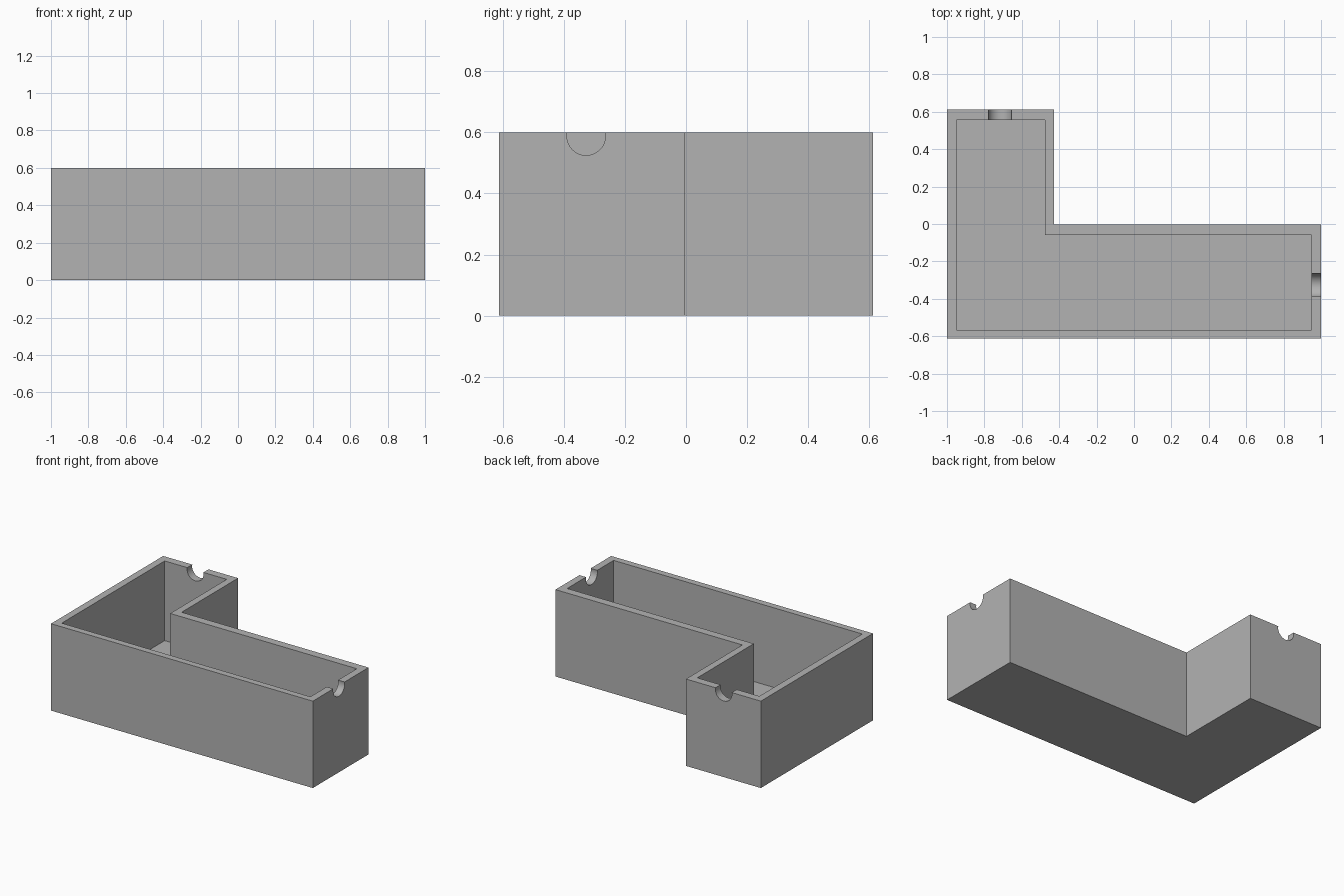
import bpy
import bmesh
from math import radians
from mathutils import Matrix, Vector

if "Cube" in bpy.data.objects:
    bpy.data.objects.remove(bpy.data.objects["Cube"], do_unlink=True)

HEIGHT, FLOOR = 0.6, 0.05

gray = bpy.data.materials.new("plain gray")
gray.use_nodes = True
gray.diffuse_color = (0.45, 0.45, 0.45, 1)
gray.node_tree.nodes["Principled BSDF"].inputs["Base Color"].default_value = gray.diffuse_color


def add_object(name, bm):
    bmesh.ops.recalc_face_normals(bm, faces=bm.faces)
    mesh = bpy.data.meshes.new(name)
    bm.to_mesh(mesh)
    bm.free()
    mesh.materials.append(gray)
    obj = bpy.data.objects.new(name, mesh)
    bpy.context.collection.objects.link(obj)
    return obj


def l_prism(name, left, right, front, back, step_x, step_y, bottom, top):
    """Extrude an L-shaped outline upwards."""
    outline = [(left, front), (right, front), (right, step_y),
               (step_x, step_y), (step_x, back), (left, back)]
    bm = bmesh.new()
    face = bm.faces.new([bm.verts.new((x, y, bottom)) for x, y in outline])
    ext = bmesh.ops.extrude_face_region(bm, geom=[face])["geom"]
    verts = [v for v in ext if isinstance(v, bmesh.types.BMVert)]
    bmesh.ops.translate(bm, verts=verts, vec=(0, 0, top - bottom))
    return add_object(name, bm)


def notch_cutter(name, location, axis):
    """Horizontal cylinder running through one end wall."""
    bm = bmesh.new()
    turn = Vector((0, 0, 1)).rotation_difference(Vector(axis)).to_matrix().to_4x4()
    bmesh.ops.create_cone(bm, cap_ends=True, segments=48, radius1=0.063,
                          radius2=0.063, depth=0.2,
                          matrix=Matrix.Translation(location) @ turn)
    return add_object(name, bm)


# Outer body
box = l_prism("l_shaped_box", -1, 1, -0.612, 0.612, -0.428, -0.004, 0, HEIGHT)

# Hollow inside and the round notches in both end walls
cutters = [
    l_prism("cavity_cutter", -0.95, 0.95, -0.567, 0.557, -0.476, -0.06, FLOOR, HEIGHT + 0.2),
    notch_cutter("right_notch_cutter", (0.98, -0.327, 0.588), (1, 0, 0)),
    notch_cutter("back_notch_cutter", (-0.716, 0.59, 0.588), (0, 1, 0)),
]
bpy.context.view_layer.objects.active = box
for cutter in cutters:
    cutter.hide_render = True
    mod = box.modifiers.new(cutter.name, "BOOLEAN")
    mod.operation, mod.solver, mod.object = "DIFFERENCE", "EXACT", cutter
    bpy.ops.object.modifier_apply(modifier=mod.name)
    bpy.data.objects.remove(cutter, do_unlink=True)

# Smooth notches, sharp walls
bpy.ops.object.select_all(action="DESELECT")
box.select_set(True)
bpy.ops.object.shade_smooth_by_angle(angle=radians(30))
